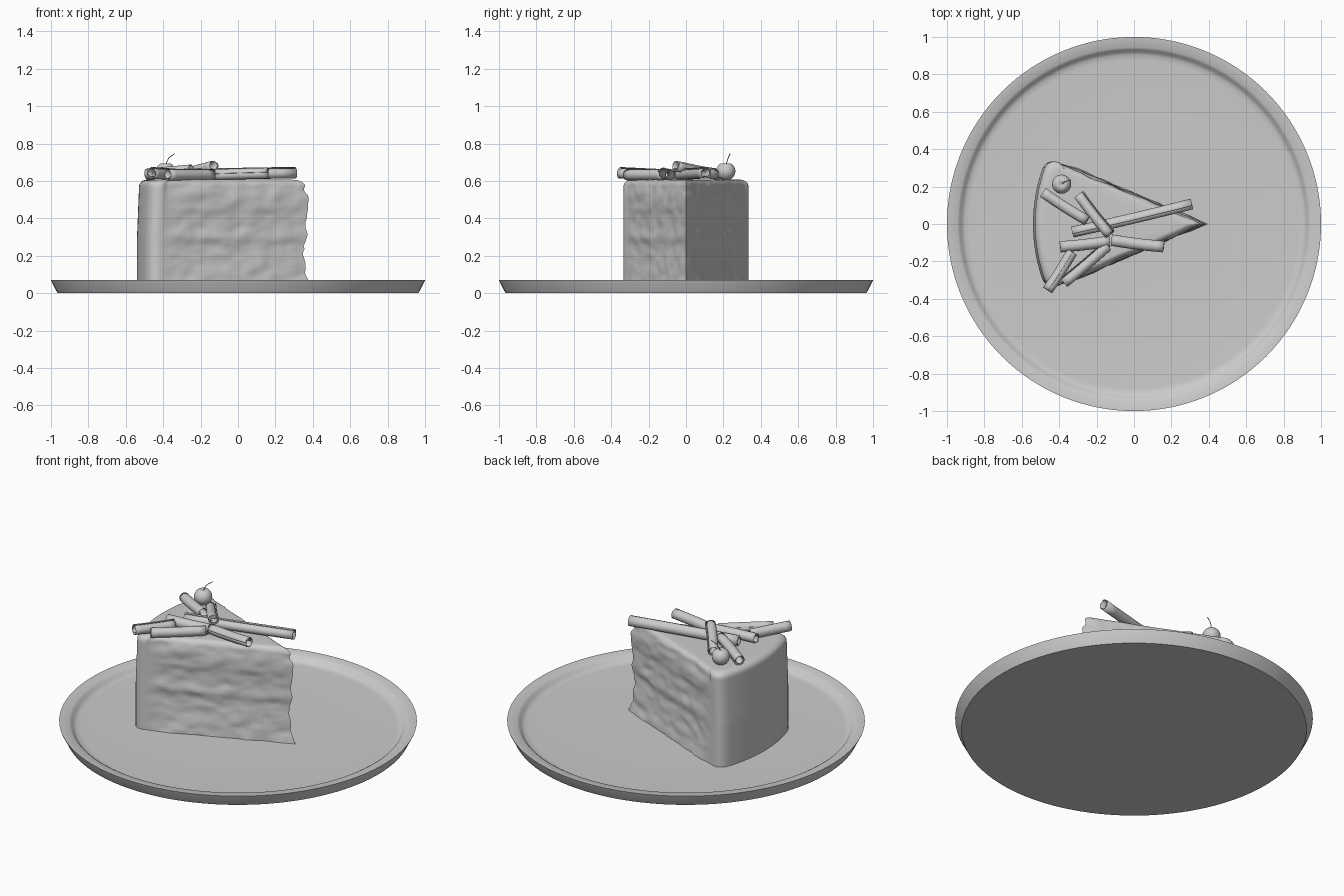
import bpy, bmesh, math
from mathutils import Vector, noise

if "Cube" in bpy.data.objects:
    bpy.data.objects.remove(bpy.data.objects["Cube"])


def finish(name, bm, angle=40):
    bmesh.ops.recalc_face_normals(bm, faces=bm.faces)
    me = bpy.data.meshes.new(name)
    bm.to_mesh(me)
    bm.free()
    ob = bpy.data.objects.new(name, me)
    bpy.context.collection.objects.link(ob)
    bpy.ops.object.select_all(action='DESELECT')
    ob.select_set(True)
    bpy.context.view_layer.objects.active = ob
    bpy.ops.object.shade_smooth_by_angle(angle=math.radians(angle))
    return ob


def skin(bm, rings, closed=True):
    n = len(rings[0])
    for a, b in zip(rings, rings[1:]):
        for i in range(n if closed else n - 1):
            j = (i + 1) % n
            bm.faces.new((a[i], a[j], b[j], b[i]))


def lathe(name, profile, seg, centre=(0, 0, 0), angle=40):
    bm = bmesh.new()
    c = Vector(centre)
    rings = [[bm.verts.new(c + Vector((r * math.cos(t), r * math.sin(t), z)))
              for t in (2 * math.pi * k / seg for k in range(seg))] for r, z in profile]
    skin(bm, rings)
    bm.faces.new(rings[0])
    bm.faces.new(rings[-1])
    return finish(name, bm, angle)


# plate
lathe("plate", [(0.965, 0), (0.999, 0.066), (1.0, 0.07), (0.945, 0.066), (0.932, 0.058),
                (0.92, 0.042), (0.905, 0.034), (0.88, 0.032), (0.5, 0.031), (0.02, 0.03)], 128)

# cake wedge outline: (point, outward normal, roughness weight)
TIP = Vector((0.365, 0, 0))
HALF = math.radians(23.0)
R, N = 0.905, 48


def ray(d, a):
    return TIP + Vector((-d * math.cos(a), d * math.sin(a), 0))


def lower_half():
    pts = []
    nrm = Vector((math.sin(HALF), math.cos(HALF), 0))
    for i in range(1, N + 1):
        pts.append((ray((R - 0.07) * i / N, HALF), nrm, min(1, (N - i) / 6)))
    p0, p1, p2 = ray(R - 0.07, HALF), ray(R, HALF), ray(R, HALF - 0.08)
    for i in range(1, 8):
        t = i / 8
        pts.append((p0 * (1 - t) ** 2 + p1 * 2 * t * (1 - t) + p2 * t * t, nrm, 0))
    for i in range(12):
        pts.append((ray(R, (HALF - 0.08) * (1 - i / 12)), nrm, 0))
    return pts


half = lower_half()
flip = lambda v: Vector((v.x, -v.y, v.z))
outline = [(TIP, Vector((2.3, 0, 0)), 1.0)] + half + [(ray(R, 0), Vector((-1, 0, 0)), 0)]
outline += [(flip(p), flip(n), w) for p, n, w in reversed(half)]

# bulge of the cut faces by height: base, sponge, cream, sponge, icing
BULGE = [(0.03, 0.010), (0.10, 0.003), (0.18, -0.002), (0.25, -0.006), (0.30, 0.003),
         (0.36, -0.003), (0.42, -0.003), (0.46, 0.004), (0.52, 0.006), (0.57, -0.001), (0.62, -0.002)]


def bulge(z):
    for (a, u), (b, v) in zip(BULGE, BULGE[1:]):
        if z <= b:
            t = max(0, (z - a) / (b - a))
            t = t * t * (3 - 2 * t)
            return u + (v - u) * t
    return BULGE[-1][1]


TOP, ROUND = 0.607, 0.035
levels = [(0.03 + (TOP - ROUND - 0.03) * i / 34, 0) for i in range(35)]
for i in range(1, 7):
    a = math.pi / 2 * i / 6
    levels.append((TOP - ROUND + ROUND * math.sin(a), ROUND * (1 - math.cos(a))))
levels += [(TOP, 0.08), (TOP, 0.15)]
MID = Vector((-0.22, 0, 0))

bm = bmesh.new()
rings = []
for z, inset in levels:
    s = 1 - inset / 0.27
    fade = max(0, 1 - inset / ROUND)
    ring = []
    for p, n, w in outline:
        q = Vector((p.x * 7, p.y * 16, z * 17))
        rough = 0.007 * noise.noise(q) + 0.004 * noise.noise(q * 2.1)
        v = p + n * w * (bulge(z) + rough * fade)
        if w == 0:
            v.x += 0.012 * max(0, z - 0.3) / 0.3
        v = MID + (v - MID) * s
        v.z = z
        ring.append(bm.verts.new(v))
    rings.append(ring)
skin(bm, rings)
bm.faces.new(rings[0])
hub = bm.verts.new((MID.x, 0, TOP))
last = rings[-1]
for i in range(len(last)):
    bm.faces.new((last[i], last[(i + 1) % len(last)], hub))
finish("cake_slice", bm, 60)


# rolled chocolate curls: spiral sheet swept between two points
def curl(i, a, b, r=0.031):
    a, b = Vector(a), Vector(b)
    d = (b - a).normalized()
    u = d.cross(Vector((0, 0, 1))).normalized()
    v = u.cross(d)
    bm = bmesh.new()
    rings = []
    for k in range(9):
        c = a.lerp(b, k / 8) + u * 0.003 * math.sin(math.pi * k / 8)
        ring = []
        for j in range(37):
            t = j / 36
            ang = i * 1.3 + t * 2 * math.pi * 1.45
            rr = r * (1 - 0.36 * t)
            ring.append(bm.verts.new(c + u * rr * math.cos(ang) + v * rr * math.sin(ang)))
        rings.append(ring)
    skin(bm, rings, False)
    ob = finish(f"chocolate_curl_{i}", bm)
    m = ob.modifiers.new("thickness", 'SOLIDIFY')
    m.thickness = 0.004
    m.offset = 0


CURLS = [((-0.33, -0.045, 0.632), (0.31, 0.105, 0.643)),
         ((-0.295, 0.155, 0.638), (-0.13, -0.055, 0.682)),
         ((-0.485, 0.17, 0.638), (-0.25, 0.02, 0.66)),
         ((-0.395, -0.12, 0.636), (-0.13, -0.09, 0.634)),
         ((-0.12, -0.085, 0.632), (0.16, -0.12, 0.640)),
         ((-0.46, -0.355, 0.642), (-0.33, -0.15, 0.632)),
         ((-0.375, -0.315, 0.634), (-0.14, -0.115, 0.634))]
for i, (a, b) in enumerate(CURLS, 1):
    curl(i, a, b)

# cherry with a dimple, and its stem
prof = []
for k in range(1, 20):
    a = math.pi * k / 20
    r = 0.051 * math.sin(a)
    prof.append((r, -0.049 * math.cos(a) - (0.012 * (1 - r / 0.025) if k > 10 and r < 0.025 else 0)))
lathe("cherry", prof, 32, (-0.387, 0.213, 0.652), 80)

cu = bpy.data.curves.new("cherry_stem", 'CURVE')
cu.dimensions = '3D'
cu.bevel_depth = 0.0022
cu.bevel_resolution = 2
cu.use_fill_caps = True
sp = cu.splines.new('BEZIER')
sp.bezier_points.add(2)
for bp, co in zip(sp.bezier_points, [(-0.387, 0.213, 0.685), (-0.37, 0.225, 0.722), (-0.338, 0.236, 0.746)]):
    bp.co = co
    bp.handle_left_type = bp.handle_right_type = 'AUTO'
bpy.context.collection.objects.link(bpy.data.objects.new("cherry_stem", cu))
